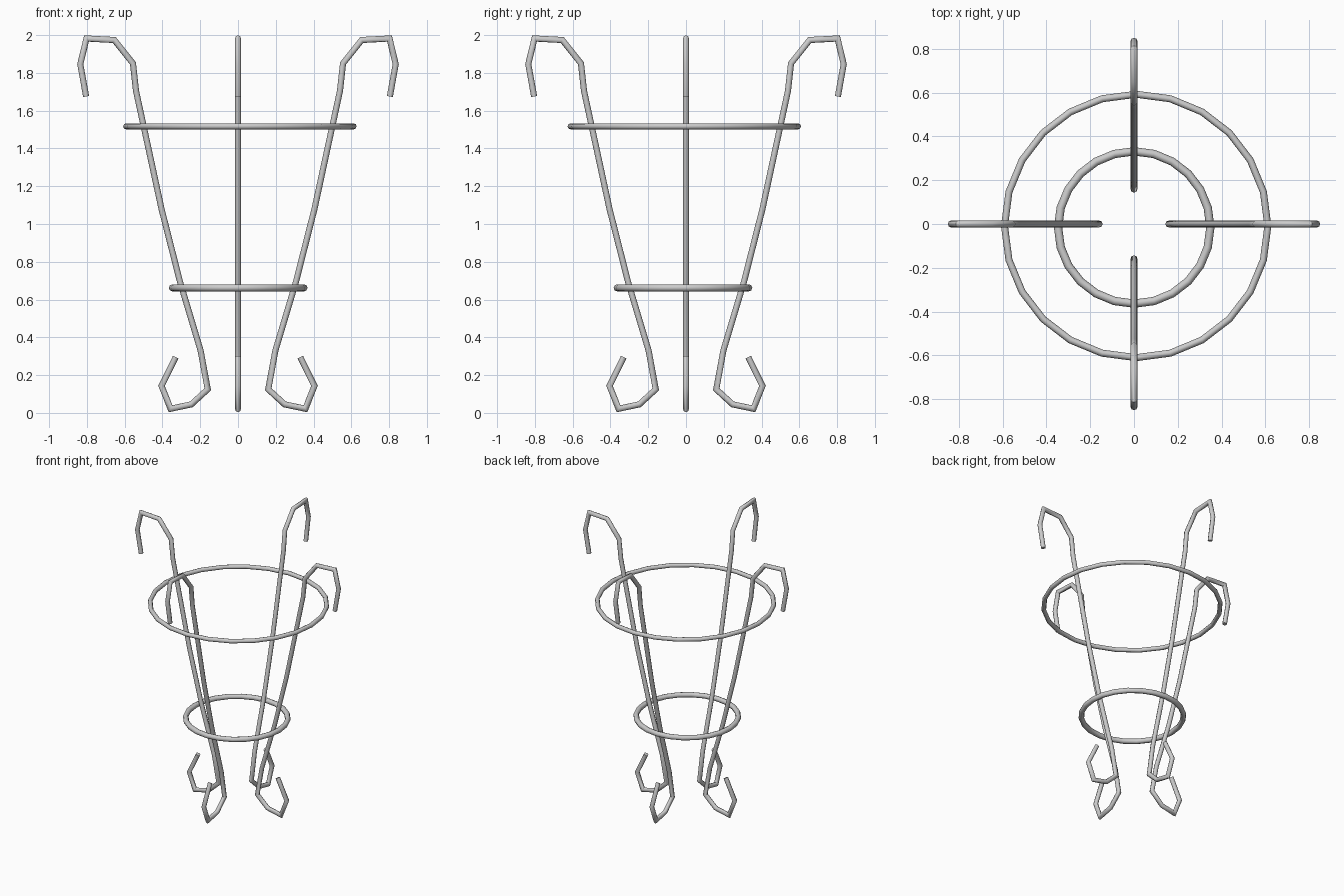
import bpy, bmesh, math
from mathutils import Vector

if "Cube" in bpy.data.objects:
    bpy.data.objects.remove(bpy.data.objects["Cube"])

SIDES = 8
WIRE = 0.016

# Centre line of one bent wire leg: (outward distance, height)
PATH = [(0.33, 0.295), (0.405, 0.143), (0.357, 0.022), (0.247, 0.045),
        (0.16, 0.125), (0.198, 0.33), (0.306, 0.69), (0.405, 1.08),
        (0.474, 1.40), (0.54, 1.705), (0.556, 1.85), (0.655, 1.974),
        (0.802, 1.982), (0.835, 1.846), (0.804, 1.675)]


def finish(obj):
    bpy.ops.object.select_all(action='DESELECT')
    obj.select_set(True)
    bpy.context.view_layer.objects.active = obj
    bpy.ops.object.shade_smooth_by_angle(angle=math.radians(50))


def wire_leg(name, turn):
    """Sweep a round section along PATH with mitred bends."""
    pts = [Vector(p) for p in PATH]
    bm = bmesh.new()
    loops = []
    for i, p in enumerate(pts):
        a = (p - pts[max(i - 1, 0)]).normalized()
        b = (pts[min(i + 1, len(pts) - 1)] - p).normalized()
        t = (a + b).normalized()
        stretch = 1 / max(t.dot(b if b.length else a), 0.5)
        n = Vector((-t.y, t.x)) * stretch
        loop = []
        for k in range(SIDES):
            ang = 2 * math.pi * k / SIDES
            q = p + n * WIRE * math.cos(ang)
            loop.append(bm.verts.new((q.x, WIRE * math.sin(ang), q.y)))
        loops.append(loop)
    for l0, l1 in zip(loops, loops[1:]):
        for k in range(SIDES):
            j = (k + 1) % SIDES
            bm.faces.new((l0[k], l0[j], l1[j], l1[k]))
    bm.faces.new(loops[0])
    bm.faces.new(loops[-1])
    bmesh.ops.recalc_face_normals(bm, faces=bm.faces)
    mesh = bpy.data.meshes.new(name)
    bm.to_mesh(mesh)
    bm.free()
    obj = bpy.data.objects.new(name, mesh)
    obj.rotation_euler.z = turn
    bpy.context.collection.objects.link(obj)
    finish(obj)


def ring(name, centre, radius, tube):
    bpy.ops.mesh.primitive_torus_add(location=centre, major_radius=radius,
                                     minor_radius=tube, major_segments=24,
                                     minor_segments=SIDES)
    obj = bpy.context.object
    obj.name = name
    finish(obj)


# Four hooked legs
for i, side in enumerate(("right", "back", "left", "front")):
    wire_leg(side + "_leg", i * math.pi / 2)

# Two hoops holding the legs together
ring("upper_hoop", (0.01, -0.009, 1.517), 0.602, 0.016)
ring("lower_hoop", (0.001, -0.016, 0.662), 0.348, 0.019)
